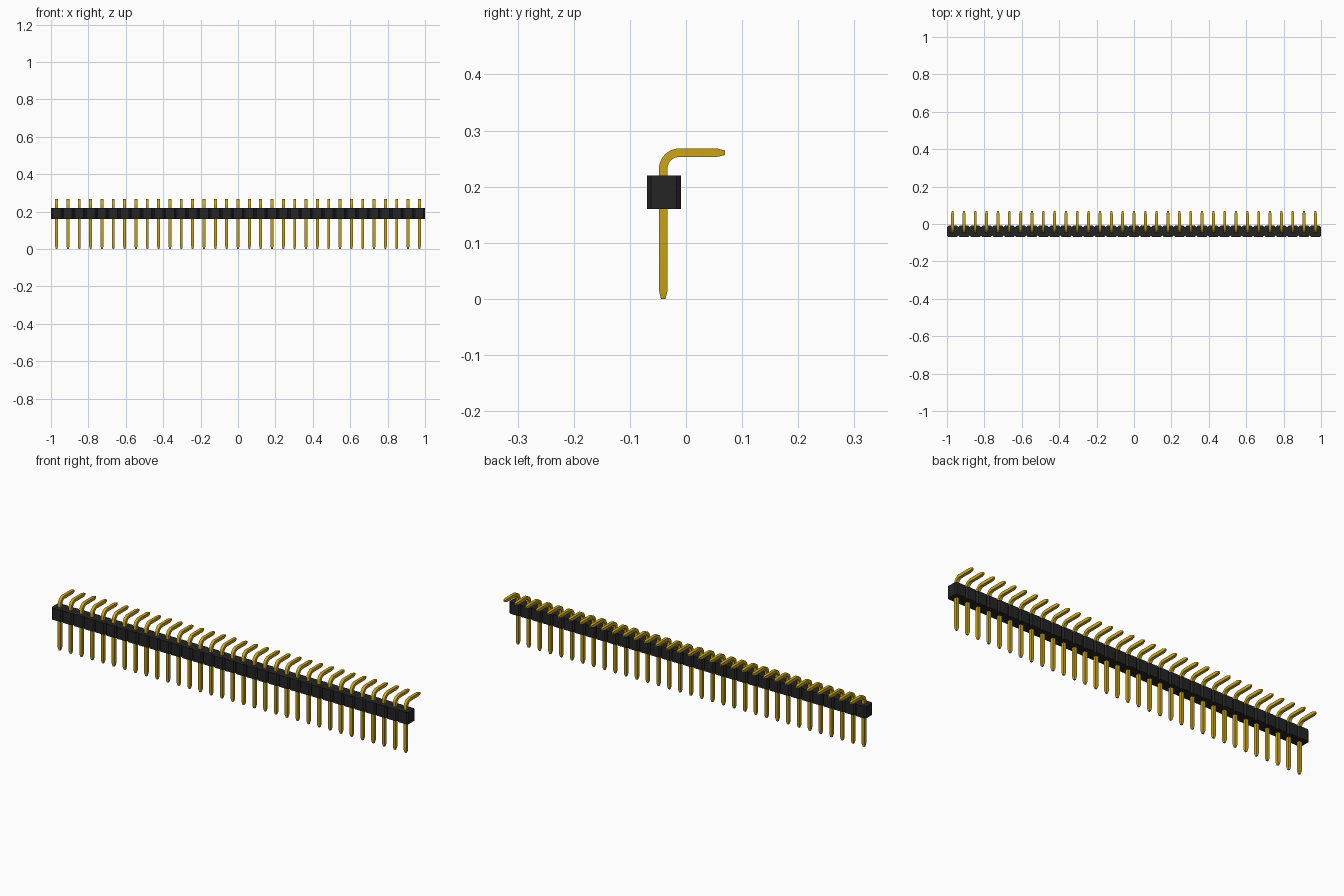
import bpy
import bmesh
from math import cos, sin, pi, radians
from mathutils import Vector

cube = bpy.data.objects.get("Cube")
if cube:
    bpy.data.objects.remove(cube, do_unlink=True)

COUNT = 33
PITCH = 2 / COUNT
CHAMFER = 0.0075
PIN_Y = -0.0405          # centre line of the upright leg
PIN_HALF = 0.0076
TIP_HALF = 0.0042
TIP_LEN = 0.015
BEND_RADIUS = 0.0285
TOP_Z = 0.2605           # centre line of the bent leg
REACH_Y = 0.0695


def material(name, color):
    mat = bpy.data.materials.new(name)
    mat.use_nodes = True
    mat.diffuse_color = color
    bsdf = mat.node_tree.nodes["Principled BSDF"]
    bsdf.inputs["Base Color"].default_value = color
    bsdf.inputs["Roughness"].default_value = 0.5
    return mat


def make_object(name, bm, mat):
    bmesh.ops.recalc_face_normals(bm, faces=bm.faces)
    mesh = bpy.data.meshes.new(name)
    bm.to_mesh(mesh)
    bm.free()
    mesh.materials.append(mat)
    obj = bpy.data.objects.new(name, mesh)
    bpy.context.collection.objects.link(obj)
    return obj


black = material("black plastic", (0.018, 0.018, 0.018, 1))
gold = material("gold metal", (0.60, 0.38, 0.009, 1))

# Housing: a row of blocks with chamfered upright edges, extruded upward
bm = bmesh.new()
front_y, back_y, low_z, high_z = -0.0696, -0.0092, 0.16, 0.2195
outline = []
for i in range(COUNT):
    x = -1 + i * PITCH
    outline += [(x, front_y + CHAMFER), (x + CHAMFER, front_y),
                (x + PITCH - CHAMFER, front_y)]
outline.append((1, front_y + CHAMFER))
for i in reversed(range(COUNT)):
    x = -1 + i * PITCH
    outline += [(x + PITCH, back_y - CHAMFER), (x + PITCH - CHAMFER, back_y),
                (x + CHAMFER, back_y)]
outline.append((-1, back_y - CHAMFER))
base = bm.faces.new([bm.verts.new((x, y, low_z)) for x, y in outline])
top = bmesh.ops.extrude_face_region(bm, geom=[base], use_keep_orig=True)
bmesh.ops.translate(bm, vec=(0, 0, high_z - low_z),
                    verts=[g for g in top["geom"] if isinstance(g, bmesh.types.BMVert)])
make_object("housing", bm, black)

# Pin path: (y, z, tilt of the section, half width)
bend_y, bend_z = PIN_Y + BEND_RADIUS, TOP_Z - BEND_RADIUS
path = [(PIN_Y, 0, 0, TIP_HALF), (PIN_Y, TIP_LEN, 0, PIN_HALF)]
STEPS = 10
for k in range(STEPS + 1):
    a = k / STEPS * pi / 2
    path.append((bend_y - BEND_RADIUS * cos(a), bend_z + BEND_RADIUS * sin(a), a, PIN_HALF))
path += [(REACH_Y - TIP_LEN, TOP_Z, pi / 2, PIN_HALF), (REACH_Y, TOP_Z, pi / 2, TIP_HALF)]

# Pin: a square section swept along the path
bm = bmesh.new()
rings = []
for y, z, a, h in path:
    across = Vector((0, cos(a), -sin(a)))
    rings.append([bm.verts.new(Vector((sx * h, y, z)) + across * sy * h)
                  for sx, sy in ((-1, -1), (1, -1), (1, 1), (-1, 1))])
for r, s in zip(rings, rings[1:]):
    for j in range(4):
        bm.faces.new((r[j], r[(j + 1) % 4], s[(j + 1) % 4], s[j]))
bm.faces.new(rings[0])
bm.faces.new(rings[-1])
pin = make_object("pin_1", bm, gold)
bpy.ops.object.select_all(action="DESELECT")
pin.select_set(True)
bpy.context.view_layer.objects.active = pin
bpy.ops.object.shade_smooth_by_angle(angle=radians(20))

# Repeat the pin through the centre of every block
pin.location.x = -1 + PITCH / 2
for i in range(1, COUNT):
    copy = pin.copy()
    copy.name = f"pin_{i + 1}"
    copy.location.x += i * PITCH
    bpy.context.collection.objects.link(copy)
